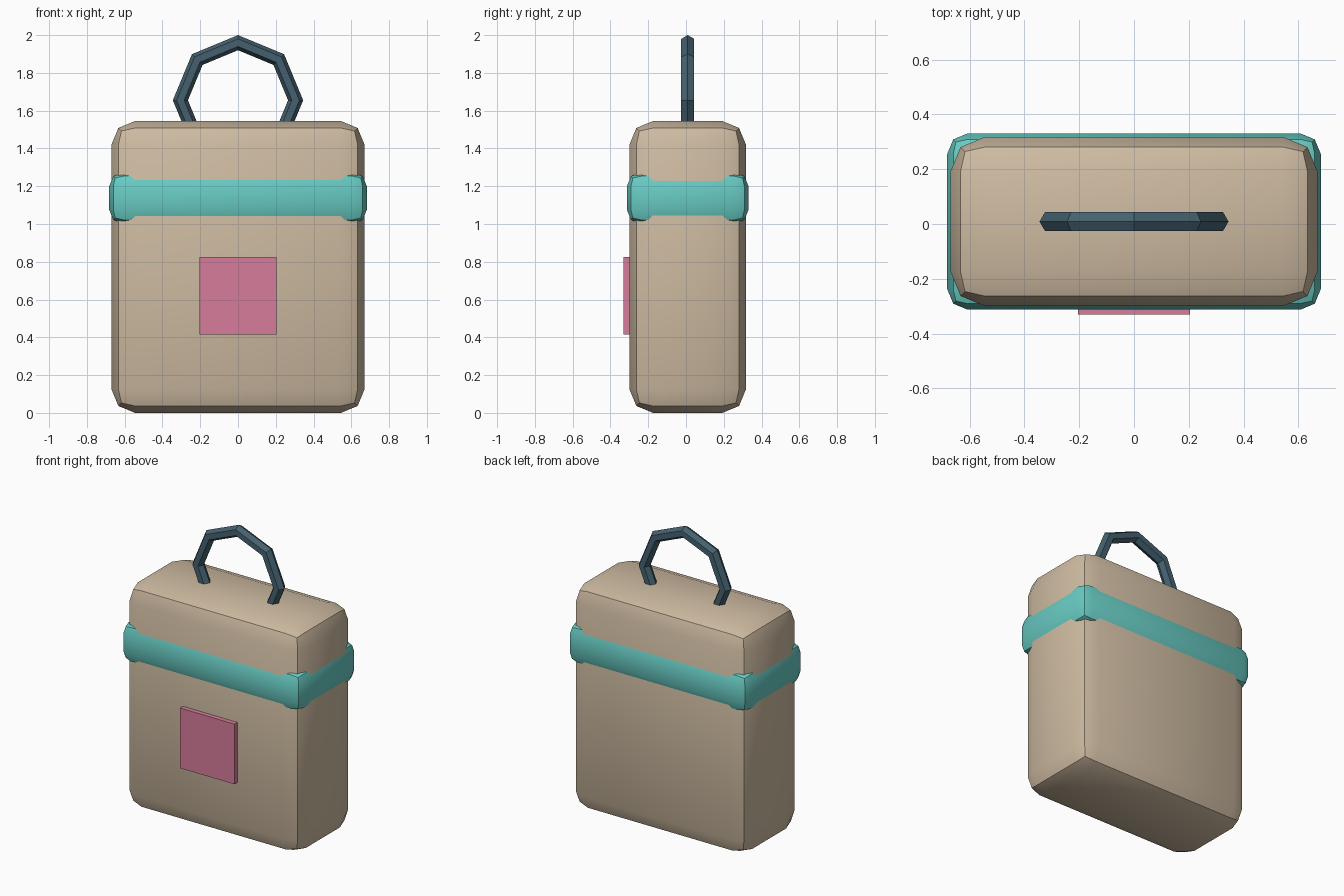
import bpy
from math import radians, pi

if "Cube" in bpy.data.objects:
    bpy.data.objects.remove(bpy.data.objects["Cube"])

YC = 0.009  # depth centre of the bag


def finish(obj, name, color):
    obj.name = name
    mat = bpy.data.materials.new(name + "_color")
    mat.diffuse_color = (*color, 1)
    mat.use_nodes = True
    mat.node_tree.nodes["Principled BSDF"].inputs["Base Color"].default_value = mat.diffuse_color
    obj.data.materials.append(mat)
    bpy.ops.object.shade_smooth_by_angle(angle=radians(30))
    return obj


def box(name, size, center, color, bevel=0):
    bpy.ops.mesh.primitive_cube_add(size=1, location=center)
    obj = bpy.context.object
    obj.scale = size
    bpy.ops.object.transform_apply(location=False, rotation=False, scale=True)
    if bevel:
        mod = obj.modifiers.new("rounded_edges", "BEVEL")
        mod.width = bevel
        mod.segments = 2
        bpy.ops.object.modifier_apply(modifier=mod.name)
    return finish(obj, name, color)


# Main bag with chunky rounded edges
box("bag_body", (1.34, 0.617, 1.545), (0, YC, 0.7725), (0.62, 0.50, 0.36), 0.125)

# Band wrapped around the upper part
box("strap", (1.364, 0.644, 0.275), (0, YC, 1.1375), (0.14, 0.60, 0.55), 0.075)

# Square patch on the front
box("front_patch", (0.41, 0.05, 0.41), (0, -0.306, 0.621), (0.68, 0.20, 0.33))

# Carry ring, its lower part sunk into the bag
bpy.ops.mesh.primitive_torus_add(
    major_segments=8, minor_segments=6, major_radius=0.305, minor_radius=0.04,
    location=(0, YC, 1.655), rotation=(pi / 2, 0, 0))
finish(bpy.context.object, "handle", (0.06, 0.12, 0.16))
